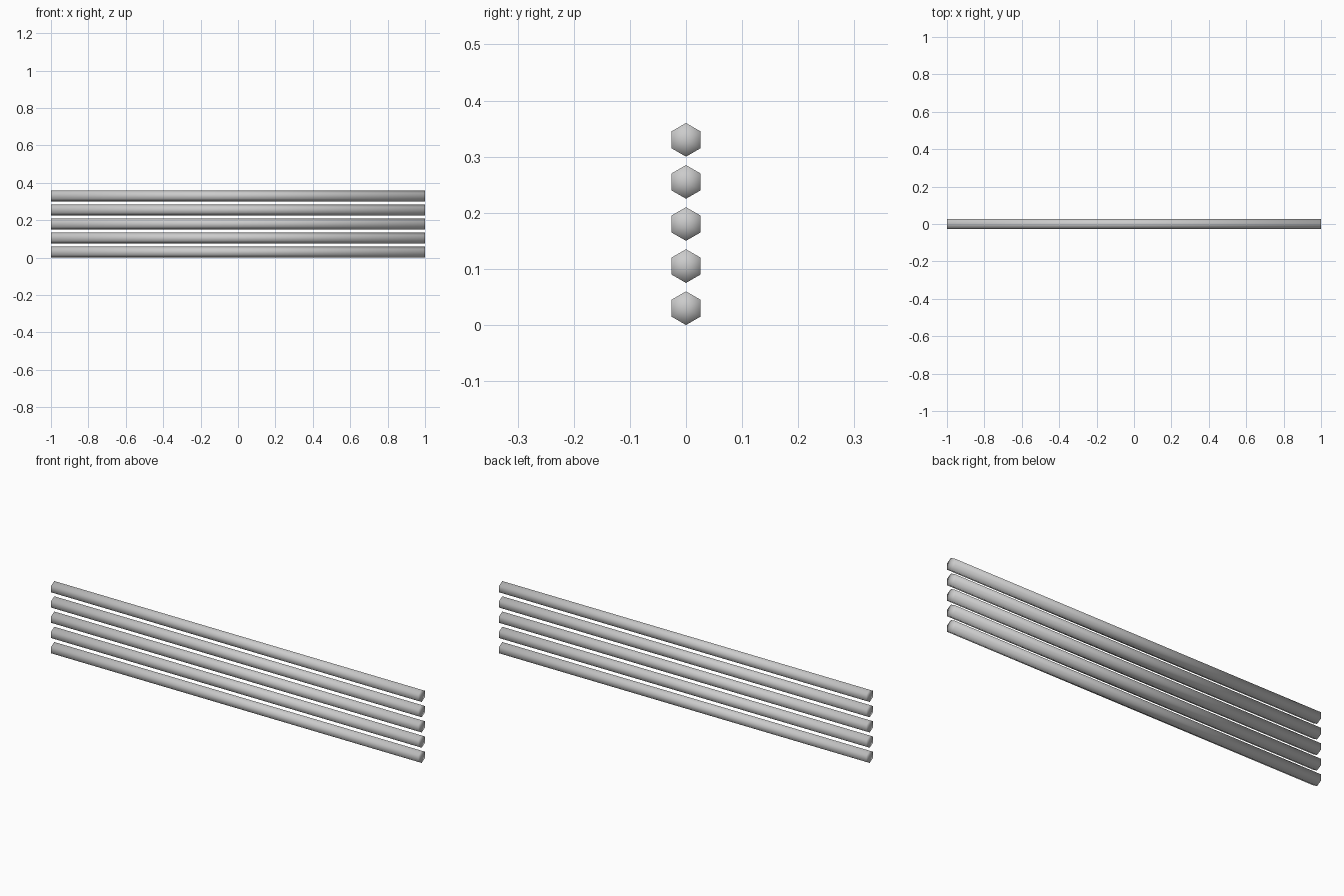
import bpy
from math import pi

if "Cube" in bpy.data.objects:
    bpy.data.objects.remove(bpy.data.objects["Cube"])

RADIUS = 0.03     # hexagon corner radius
SPACING = 0.075   # vertical step between bars
LENGTH = 2.0


def hex_bar(name, z):
    """Six-sided bar lying along x with corners at top and bottom."""
    bpy.ops.mesh.primitive_cylinder_add(
        vertices=6, radius=RADIUS, depth=LENGTH, end_fill_type='TRIFAN',
        location=(0, 0, z), rotation=(0, pi / 2, 0))
    bar = bpy.context.object
    bar.name = name
    # bring the corners to the top and bottom of the profile
    ys = [(bar.rotation_euler.to_matrix() @ v.co).y for v in bar.data.vertices]
    if max(ys) > RADIUS * 0.95:
        for v in bar.data.vertices:
            v.co.x, v.co.y = -v.co.y, v.co.x
    # soft shading runs across the corners
    bpy.ops.object.shade_smooth()
    return bar


# Stack of five evenly spaced bars
for i in range(5):
    hex_bar(f"bar_{i + 1}", RADIUS + i * SPACING)
